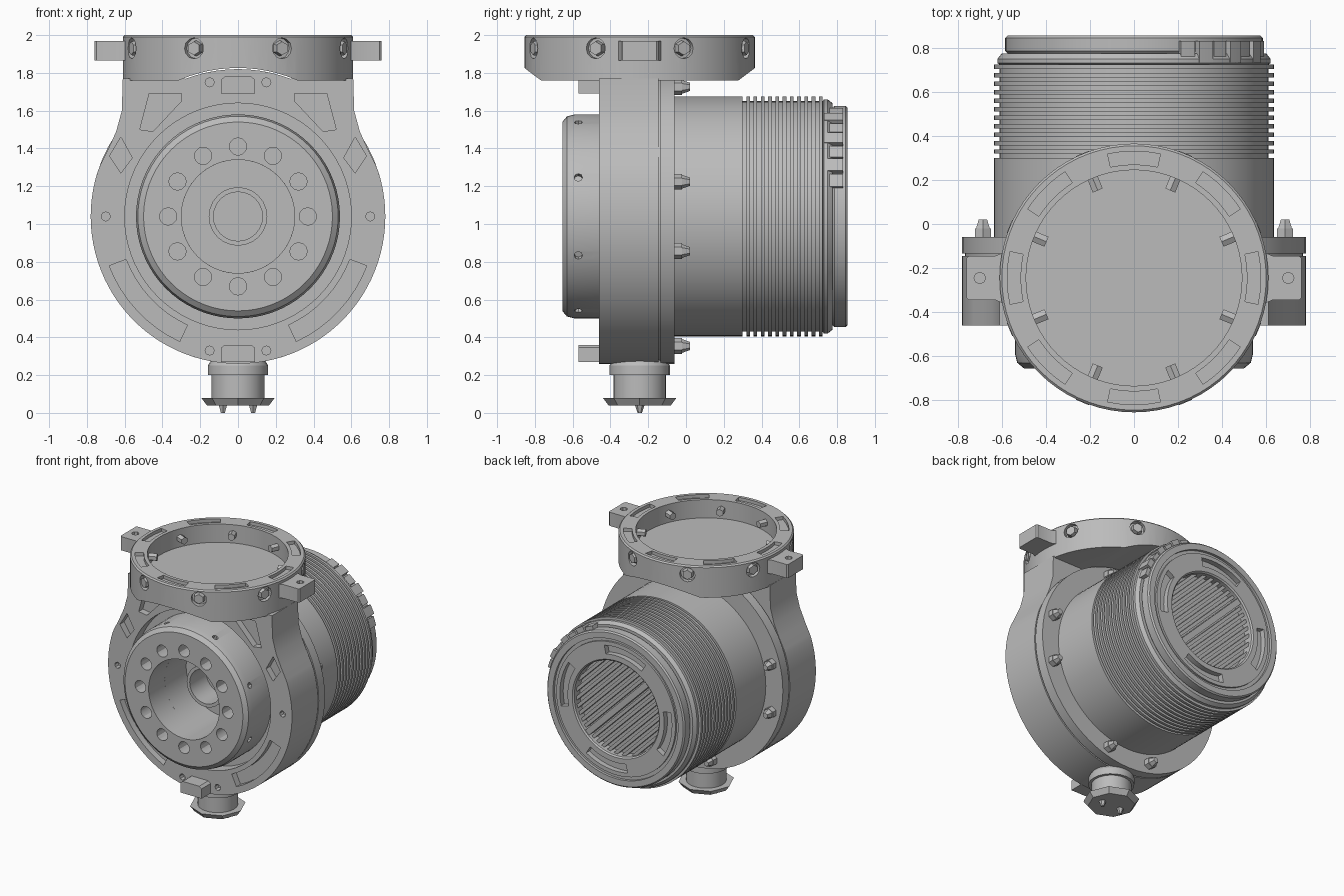
import bpy, bmesh
from math import sin, cos, pi, radians
from mathutils import Vector, Matrix

cube = bpy.data.objects.get("Cube")
if cube:
    bpy.data.objects.remove(cube, do_unlink=True)

metal = bpy.data.materials.new("cast grey")
metal.use_nodes = True
GREY = (0.5, 0.5, 0.5, 1)
metal.diffuse_color = GREY
metal.node_tree.nodes["Principled BSDF"].inputs["Base Color"].default_value = GREY

AXIS_Z, RING_Y = 1.04, -0.245


def main(u, v, w):
    """Frame of the horizontal drum axis: w runs along y."""
    return Vector((u, w, AXIS_Z + v))


def upright(u, v, w):
    """Frame of the vertical ring axis: w runs along z."""
    return Vector((u, RING_Y + v, w))


def polar(r, deg):
    return r * cos(radians(deg)), r * sin(radians(deg))


def arc(r, a0, a1, n):
    return [polar(r, a0 + (a1 - a0) * i / n) for i in range(n + 1)]


def sector(r0, r1, a0, a1, n=8):
    return arc(r0, a0, a1, n) + arc(r1, a1, a0, n)


def disc(r, n=64):
    return arc(r, 0, 360, n)[:-1]


def prism(bm, frame, pts, w0, w1):
    low = [bm.verts.new(frame(u, v, w0)) for u, v in pts]
    high = [bm.verts.new(frame(u, v, w1)) for u, v in pts]
    new = [bm.faces.new(low), bm.faces.new(high)]
    for i in range(len(pts)):
        j = (i + 1) % len(pts)
        new.append(bm.faces.new((low[i], low[j], high[j], high[i])))
    bmesh.ops.recalc_face_normals(bm, faces=new)


def lathe(bm, frame, profile, n=72):
    rings = [[bm.verts.new(frame(*polar(r, 360 * i / n), w)) for i in range(n)]
             for r, w in profile]
    for k, a in enumerate(rings):
        b = rings[(k + 1) % len(rings)]
        if profile[k][0] == 0 and profile[(k + 1) % len(rings)][0] == 0:
            continue
        for i in range(n):
            j = (i + 1) % n
            bm.faces.new((a[i], a[j], b[j], b[i]))
    bmesh.ops.remove_doubles(bm, verts=bm.verts[:], dist=1e-5)
    bmesh.ops.recalc_face_normals(bm, faces=bm.faces[:])


def rod(bm, a, b, r, n=6, r2=None):
    d = b - a
    mat = Matrix.Translation((a + b) / 2) @ d.to_track_quat('Z', 'Y').to_matrix().to_4x4()
    bmesh.ops.create_cone(bm, cap_ends=True, segments=n, radius1=r,
                          radius2=r if r2 is None else r2, depth=d.length, matrix=mat)


def make(name, bm, angle=30):
    me = bpy.data.meshes.new(name)
    bm.to_mesh(me)
    bm.free()
    ob = bpy.data.objects.new(name, me)
    bpy.context.collection.objects.link(ob)
    me.materials.append(metal)
    me.shade_smooth()
    me.set_sharp_from_angle(angle=radians(angle))
    return ob


def carve(ob, bm):
    """Subtract the solids in bm from ob and bake the result."""
    cutter = make("cutter", bm)
    cutter.hide_render = True
    mod = ob.modifiers.new("carve", 'BOOLEAN')
    mod.operation, mod.solver, mod.object = 'DIFFERENCE', 'EXACT', cutter
    mod.use_self = True
    dg = bpy.context.evaluated_depsgraph_get()
    me = bpy.data.meshes.new_from_object(ob.evaluated_get(dg))
    ob.modifiers.clear()
    ob.data = me
    me.shade_smooth()
    me.set_sharp_from_angle(angle=radians(30))
    bpy.data.objects.remove(cutter, do_unlink=True)


# Housing: round body with a neck rising to the ring
neck = [(0.73, 0.27), (0.69, 0.35), (0.645, 0.45), (0.615, 0.56), (0.61, 0.73), (0.28, 0.73)]
outline = (neck + arc(0.78, 69, 111, 10)
           + [(-u, v) for u, v in reversed(neck)] + arc(0.78, 162, 378, 60))
bm = bmesh.new()
prism(bm, main, outline, -0.46, -0.145)
housing = make("housing", bm)
cut = bmesh.new()
lathe(cut, main, [(0.535, -0.5), (0.6, -0.5), (0.6, -0.37), (0.535, -0.37)])
prism(cut, main, disc(0.3), -0.5, -0.2)
pocket = [(0.3, 0.65), (0.47, 0.65), (0.52, 0.46), (0.45, 0.45), (0.3, 0.61)]
diamond = [(0.62, 0.42), (0.68, 0.32), (0.62, 0.23), (0.56, 0.31)]
for s in (-1, 1):
    for shape in (pocket, diamond):
        prism(cut, main, [(s * u, v) for u, v in shape], -0.5, -0.41)
    mid = 270 + s * 47
    prism(cut, main, sector(0.635, 0.73, mid - 22, mid + 22), -0.5, -0.41)
    for u, v in ((0.15, 0.71), (0.7, 0.0), (0.15, -0.71)):
        rod(cut, main(s * u, v, -0.5), main(s * u, v, -0.42), 0.024, 8)
carve(housing, cut)

# Rear flange with its seam and bolts
bm = bmesh.new()
prism(bm, main, disc(0.768), -0.16, -0.13)
prism(bm, main, disc(0.78), -0.135, -0.06)
make("rear_flange", bm)
bm = bmesh.new()
for quarter in range(4):
    for off in (-15, 15):
        p = polar(0.71, quarter * 90 + off)
        rod(bm, main(*p, -0.07), main(*p, -0.02), 0.042)
        rod(bm, main(*p, -0.02), main(*p, 0.02), 0.036, 6, 0.022)
make("flange_bolts", bm)

# Locating blocks on the front face
bm = bmesh.new()
for v in (-0.73, 0.69):
    half = 0.09
    prism(bm, main, [(-half, v - 0.04), (half, v - 0.04), (half, v + 0.035),
                     (0.07, v + 0.05), (-0.07, v + 0.05), (-half, v + 0.035)], -0.57, -0.45)
make("front_blocks", bm)

# Output hub with twelve bolt holes
bm = bmesh.new()
lathe(bm, main, [(0.3, -0.36), (0.3, -0.655), (0.5, -0.655), (0.53, -0.63),
                 (0.54, -0.59), (0.54, -0.36)])
hub = make("output_hub", bm)
cut = bmesh.new()
for i in range(12):
    p = polar(0.37, i * 30)
    rod(cut, main(*p, -0.7), main(*p, -0.54), 0.046, 12)
for i in range(8):
    a = i * 45 + 22.5
    rod(cut, main(*polar(0.51, a), -0.57), main(*polar(0.6, a), -0.57), 0.022, 8)
carve(hub, cut)
bm = bmesh.new()
lathe(bm, main, [(0.13, -0.19), (0.13, -0.4), (0.155, -0.4), (0.155, -0.19)], 24)
make("shaft_sleeve", bm)

# Motor drum with cooling fins and a stepped end cap
profile = [(0, -0.1), (0.635, -0.1), (0.635, 0.3)]
for i in range(11):
    y = 0.3 + i * 0.0385
    profile += [(0.61, y), (0.61, y + 0.019), (0.635, y + 0.019), (0.635, y + 0.0385)]
profile += [(0.61, 0.724), (0.62, 0.73), (0.62, 0.75), (0.6, 0.775), (0.575, 0.775),
            (0.585, 0.785), (0.585, 0.845), (0.575, 0.855), (0.53, 0.855), (0.53, 0.835),
            (0.505, 0.835), (0.505, 0.85), (0.37, 0.85), (0.36, 0.84), (0.36, 0.77), (0, 0.77)]
bm = bmesh.new()
lathe(bm, main, profile, 96)
drum = make("motor_drum", bm)
cut = bmesh.new()
for a in (10, 100, 190, 280):
    prism(cut, main, sector(0.41, 0.475, a - 22, a + 22), 0.81, 0.9)
carve(drum, cut)

# Diagonal grille bars in the rear opening
bm = bmesh.new()
along, across = Vector((-1, 1)).normalized(), Vector((1, 1)).normalized()
for i in range(-7, 8):
    c = i * 0.047
    half = (0.365 ** 2 - c * c) ** 0.5
    wide = 0.022 if i == 0 else 0.012
    corners = [across * (c + s * wide) + along * (t * half)
               for s, t in ((-1, -1), (1, -1), (1, 1), (-1, 1))]
    prism(bm, main, corners, 0.76, 0.835 if i == 0 else 0.815)
make("rear_grille", bm)

# Clamp teeth on the drum rim
bm = bmesh.new()
for i, a in enumerate(range(18, 70, 8)):
    prism(bm, main, sector(0.56, 0.612 + 0.012 * (i % 2), a - 3, a + 3.5, 2), 0.73, 0.83)
make("rim_clamp", bm)

# Mounting ring, its underside hollowed to clear the housing
bm = bmesh.new()
lathe(bm, upright, [(0, 1.76), (0.61, 1.76), (0.61, 1.99), (0.6, 2), (0.49, 2),
                    (0.49, 1.86), (0, 1.86)])
ring = make("mounting_ring", bm)
cut = bmesh.new()
prism(cut, main, disc(0.786, 96), -1, 0.5)
carve(ring, cut)
cut = bmesh.new()
for i in range(8):
    a = i * 45
    prism(cut, upright, sector(0.515, 0.575, a - 12, a + 12, 5), 1.975, 2.05)
    b = a + 22.5
    rod(cut, upright(*polar(0.575, b), 1.93), upright(*polar(0.68, b), 1.93), 0.055, 12)
carve(ring, cut)
bm = bmesh.new()
for i in range(8):
    a = i * 45 + 22.5
    rod(bm, upright(*polar(0.43, a), 1.93), upright(*polar(0.52, a), 1.93), 0.028)
    rod(bm, upright(*polar(0.56, a), 1.93), upright(*polar(0.612, a), 1.93), 0.044, 6, 0.036)
make("ring_bolts", bm)

# Side lugs on the ring
for s, side in ((1, "left"), (-1, "right")):
    bm = bmesh.new()
    lug = [(0.56, 0.13), (0.63, 0.1), (0.75, 0.1), (0.76, 0.09),
           (0.76, -0.09), (0.75, -0.1), (0.63, -0.1), (0.56, -0.13)]
    prism(bm, upright, [(s * u, v) for u, v in lug], 1.865, 1.97)
    lug_ob = make(side + "_lug", bm)
    cut = bmesh.new()
    rod(cut, upright(s * 0.7, 0, 1.9), upright(s * 0.7, 0, 2.05), 0.026, 8)
    carve(lug_ob, cut)

# Drain plug below the housing
bm = bmesh.new()
lathe(bm, upright, [(0, 0.05), (0.14, 0.05), (0.14, 0.2), (0.16, 0.2), (0.16, 0.25),
                    (0.13, 0.3), (0, 0.3)], 24)
make("drain_stem", bm)
bm = bmesh.new()
rod(bm, upright(0, 0, 0.04), upright(0, 0, 0.08), 0.165, 8, 0.195)
for u in (-0.08, 0.08):
    rod(bm, upright(u, 0, 0), upright(u, 0, 0.05), 0.012, 6, 0.028)
make("drain_cap", bm)
